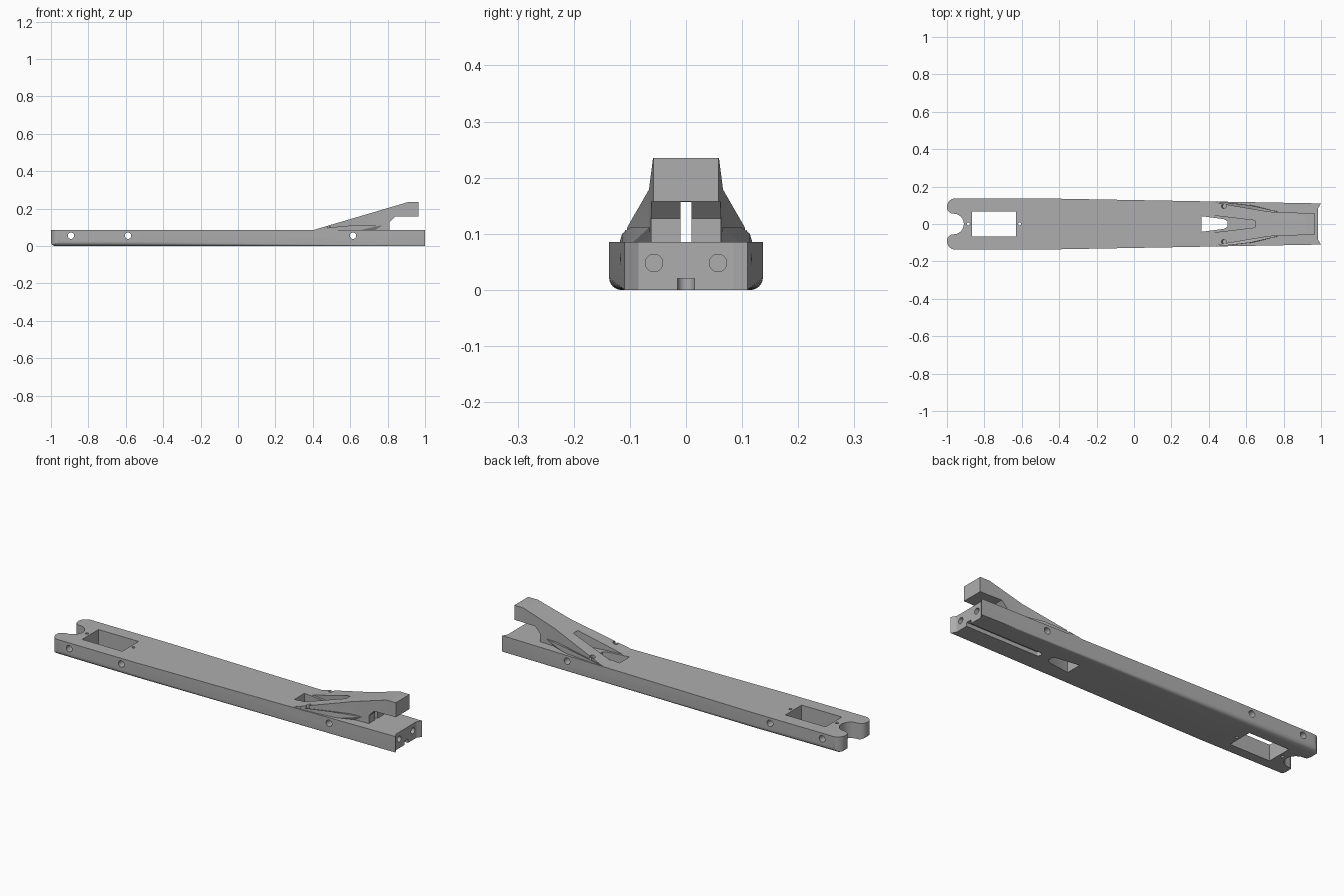
import bpy, bmesh, math
from mathutils import Matrix, Vector

if "Cube" in bpy.data.objects:
    bpy.data.objects.remove(bpy.data.objects["Cube"], do_unlink=True)

GREY = (0.42, 0.42, 0.42, 1)
mat = bpy.data.materials.new("plain grey")
mat.use_nodes = True
mat.diffuse_color = GREY
mat.node_tree.nodes["Principled BSDF"].inputs["Base Color"].default_value = GREY


def make(name, bm):
    bmesh.ops.recalc_face_normals(bm, faces=bm.faces)
    me = bpy.data.meshes.new(name)
    bm.to_mesh(me)
    bm.free()
    me.materials.append(mat)
    ob = bpy.data.objects.new(name, me)
    bpy.context.collection.objects.link(ob)
    return ob


def loft(name, rings):
    """Skin a list of equal point rings and cap both ends."""
    bm = bmesh.new()
    vs = [[bm.verts.new(p) for p in ring] for ring in rings]
    n = len(vs[0])
    for a, b in zip(vs, vs[1:]):
        for i in range(n):
            bm.faces.new((a[i], a[(i + 1) % n], b[(i + 1) % n], b[i]))
    bm.faces.new(vs[0])
    bm.faces.new(vs[-1])
    return make(name, bm)


def plan_prism(name, pts, z0, z1):
    return loft(name, [[(x, y, z) for x, y in pts] for z in (z0, z1)])


def side_prism(name, pts, y):
    return loft(name, [[(x, s * y, z) for x, z in pts] for s in (-1, 1)])


def mirrored(half):
    return half + [(x, -y) for x, y in reversed(half) if abs(y) > 1e-6]


def box(name, x0, x1, y, z0, z1):
    return plan_prism(name, mirrored([(x0, y), (x1, y)]), z0, z1)


def rod(name, centre, r, length, axis, seg=32):
    bm = bmesh.new()
    bmesh.ops.create_cone(bm, cap_ends=True, segments=seg, radius1=r, radius2=r, depth=length)
    rot = Vector((0, 0, 1)).rotation_difference(Vector(axis)).to_matrix().to_4x4()
    bm.transform(Matrix.Translation(centre) @ rot)
    return make(name, bm)


def boolean(ob, tool, op="DIFFERENCE", keep=False):
    mod = ob.modifiers.new("cut", "BOOLEAN")
    mod.operation, mod.object, mod.solver = op, tool, "EXACT"
    dg = bpy.context.evaluated_depsgraph_get()
    me = bpy.data.meshes.new_from_object(ob.evaluated_get(dg))
    ob.modifiers.clear()
    ob.data = me
    if not keep:
        bpy.data.objects.remove(tool, do_unlink=True)


def arc(cx, cy, r, a0, a1, n=10):
    angles = [math.radians(a0 + (a1 - a0) * i / n) for i in range(n + 1)]
    return [(cx + r * math.cos(a), cy + r * math.sin(a)) for a in angles]


# Beam: tapering bar whose rounded lower edges sharpen toward the ramp end
TOP = 0.085


def beam_ring(x, w, r, z0):
    half = [(w, TOP)] + arc(w - r, z0 + r, r, 0, -90, 8)
    return [(x, y, z) for y, z in half] + [(x, -y, z) for y, z in reversed(half)]


beam = loft("beam", [beam_ring(-1, 0.137, 0.028, 0.016), beam_ring(-0.994, 0.137, 0.028, 0.006),
                     beam_ring(-0.98, 0.137, 0.028, 0), beam_ring(-0.5, 0.137, 0.022, 0),
                     beam_ring(1, 0.11, 0.001, 0)])

# Beam outline: round notch and prongs at one end, shallow hollow at the other
outline = (arc(-0.965, 0, 0.055, 0, 90, 14) + arc(-0.965, 0.09, 0.035, 270, 180)[1:]
           + arc(-0.955, 0.092, 0.045, 180, 90) + [(-0.9, 0.15), (1.01, 0.15), (1, 0.11), (0.985, 0.085)])
boolean(beam, plan_prism("outline", mirrored(outline), -0.1, 0.2), "INTERSECT")

# Rectangular window and its two pin holes
boolean(beam, box("window", -0.865, -0.63, 0.068, -0.1, 0.2))
for x in (-0.885, -0.612):
    boolean(beam, rod("pin", (x, 0, 0), 0.008, 0.5, (0, 0, 1), 16))

# Cross holes, end holes and the groove underneath
for x in (-0.893, -0.588, 0.615):
    boolean(beam, rod("cross", (x, 0, 0.055), 0.017, 0.5, (0, 1, 0)))
for s in (-1, 1):
    boolean(beam, rod("end_hole", (1, s * 0.057, 0.048), 0.0155, 0.24, (1, 0, 0)))
groove = arc(0.57, 0, 0.015, 90, 180, 6)
boolean(beam, plan_prism("groove", mirrored([(1.1, 0.015)] + groove), -0.1, 0.02))

# Ramp: sloped side profile trimmed to a narrowing plan
ramp = side_prism("ramp", [(0.385, 0.08), (0.91, 0.235), (0.965, 0.235), (0.965, 0.158), (0.84, 0.158),
                           (0.81, 0.127), (0.81, 0.08)], 0.2)
ramp_plan = [(0.38, 0.119), (0.42, 0.117), (0.52, 0.1), (0.72, 0.066), (0.93, 0.058), (1, 0.058)]
boolean(ramp, plan_prism("ramp_plan", mirrored(ramp_plan), 0, 0.3), "INTERSECT")

# Narrowing channel through the ramp, and the tapered opening below it
channel = [(0.34, 0.048), (0.42, 0.046), (0.72, 0.01), (0.9, 0.01)]
boolean(ramp, plan_prism("channel", mirrored(channel), 0.05, 0.157))
opening = [(0.36, 0.042), (0.48, 0.026), (0.5, 0.015)]
boolean(beam, plan_prism("opening", mirrored(opening), -0.1, 0.2))

# Bore through the ramp head, with a wide scoop leading into it
boolean(ramp, rod("bore", (0.9, 0, 0.197), 0.0145, 0.5, (1, 0, 0)))
boolean(ramp, rod("scoop", (0.76, 0, 0.212), 0.024, 0.3, (1, 0, 0)))

# Low gussets either side of the ramp, each with a slanted screw hole
for side, s in (("left", 1), ("right", -1)):
    bm = bmesh.new()
    for x, y, z in ((0.4, 0.117, 0.08), (0.42, 0.117, 0.088), (0.5, 0.114, 0.1), (0.62, 0.1, 0.111),
                    (0.77, 0.066, 0.111), (0.74, 0.06, 0.08), (0.63, 0.1, 0.08), (0.5, 0.114, 0.08),
                    (0.5, 0.06, 0.08), (0.75, 0.05, 0.111)):
        bm.verts.new((x, s * y, z))
    bmesh.ops.convex_hull(bm, input=bm.verts)
    gusset = make(side + "_gusset", bm)
    boolean(ramp, gusset, "UNION")
    boolean(ramp, rod("screw", (0.475, s * 0.095, 0.12), 0.013, 0.06, (-0.4, 0, 1), 20))

# Smooth the rounded surfaces, keep the edges sharp
for ob in (beam, ramp):
    bpy.ops.object.select_all(action="DESELECT")
    ob.select_set(True)
    bpy.context.view_layer.objects.active = ob
    bpy.ops.object.shade_smooth_by_angle(angle=math.radians(25))
